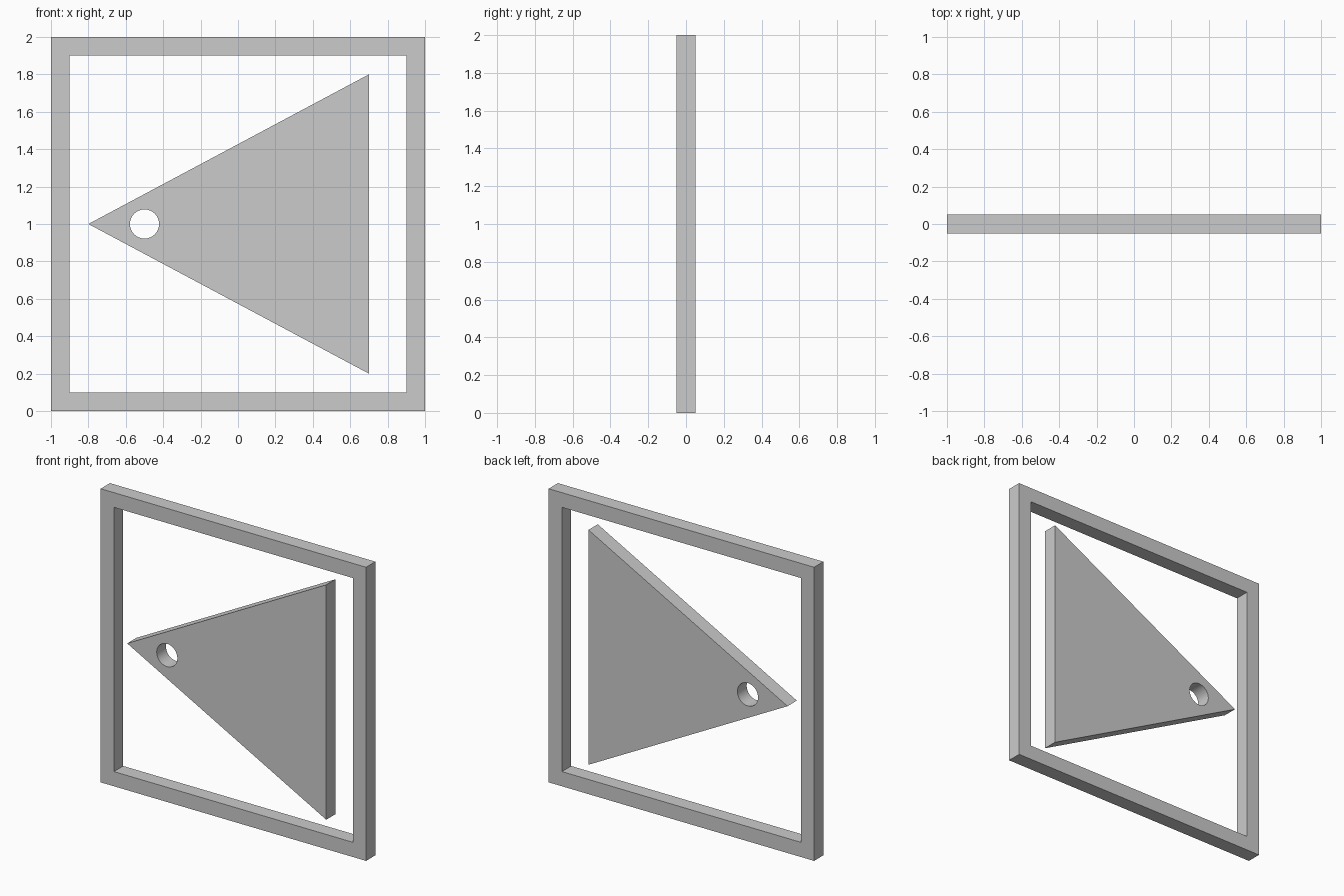
import bpy, bmesh, math

if "Cube" in bpy.data.objects:
    bpy.data.objects.remove(bpy.data.objects["Cube"])

DEPTH = 0.1


def plate(name, outer, hole):
    """Flat plate in the XZ plane with one opening, DEPTH thick, centred on y = 0."""
    bm = bmesh.new()
    edges = []
    for loop in (outer, hole):
        vs = [bm.verts.new((x, -DEPTH / 2, z)) for x, z in loop]
        edges += [bm.edges.new((vs[i - 1], vs[i])) for i in range(len(vs))]
    bmesh.ops.triangle_fill(bm, use_beauty=True, edges=edges, normal=(0, -1, 0))
    ext = bmesh.ops.extrude_face_region(bm, geom=bm.faces[:], use_keep_orig=True)
    moved = [g for g in ext["geom"] if isinstance(g, bmesh.types.BMVert)]
    bmesh.ops.translate(bm, verts=moved, vec=(0, DEPTH, 0))
    bmesh.ops.recalc_face_normals(bm, faces=bm.faces[:])
    mesh = bpy.data.meshes.new(name)
    bm.to_mesh(mesh)
    bm.free()
    obj = bpy.data.objects.new(name, mesh)
    bpy.context.collection.objects.link(obj)
    return obj


def square(half):
    return [(sx * half, 1 + sz * half) for sx, sz in ((-1, -1), (1, -1), (1, 1), (-1, 1))]


def circle(cx, cz, r, n=32):
    return [(cx + r * math.cos(2 * math.pi * i / n),
             cz + r * math.sin(2 * math.pi * i / n)) for i in range(n)]


# Square border
plate("square_frame", square(1.0), square(0.9))

# Triangular panel with a round hole near its tip
panel = plate("triangle_panel", [(-0.8, 1.0), (0.7, 0.2), (0.7, 1.8)],
              circle(-0.5, 1.0, 0.078))
bpy.context.view_layer.objects.active = panel
panel.select_set(True)
bpy.ops.object.shade_smooth_by_angle(angle=math.radians(30))
